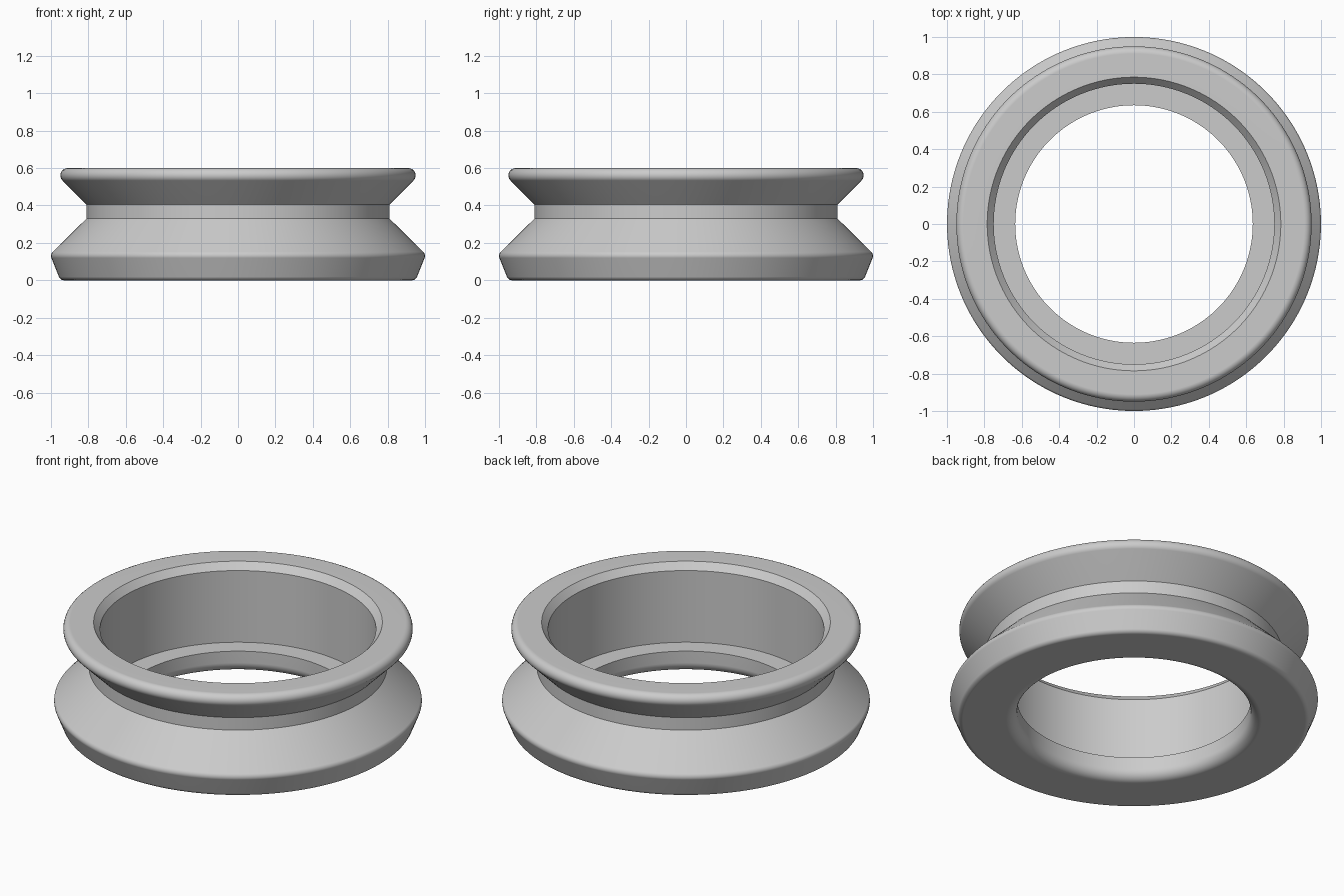
import bpy
import bmesh
import math
from mathutils import Vector, Matrix

cube = bpy.data.objects.get("Cube")
if cube:
    bpy.data.objects.remove(cube, do_unlink=True)

SEGMENTS = 160
ARC_STEPS = 8

# Cross-section corners: radius, height, fillet radius
CORNERS = [
    (0.635, 0.0, 0.06),     # bore mouth
    (0.95, 0.0, 0.03),      # bottom outer edge
    (1.005, 0.138, 0.03),   # widest rim
    (0.81, 0.33, 0),        # groove floor
    (0.81, 0.405, 0),
    (1.005, 0.6, 0.039),    # upper flange lip
    (0.785, 0.6, 0),        # inner chamfer
    (0.75, 0.56, 0),
    (0.75, 0.13, 0),        # inner ledge
    (0.635, 0.13, 0),
]


def rounded_profile(corners):
    """Replace each filleted corner of a closed outline by an arc."""
    points = []
    for i, (r, z, fillet) in enumerate(corners):
        p = Vector((r, z))
        if not fillet:
            points.append(p)
            continue
        a = (Vector(corners[i - 1][:2]) - p).normalized()
        b = (Vector(corners[(i + 1) % len(corners)][:2]) - p).normalized()
        half = a.angle(b) / 2
        centre = p + (a + b).normalized() * fillet / math.sin(half)
        tangent = fillet / math.tan(half)
        start = p + a * tangent - centre
        sweep = math.pi - 2 * half
        if start.x * (p + b * tangent - centre).y < start.y * (p + b * tangent - centre).x:
            sweep = -sweep
        for k in range(ARC_STEPS + 1):
            points.append(centre + Matrix.Rotation(sweep * k / ARC_STEPS, 2) @ start)
    return points


# Grooved ring, revolved around z
bm = bmesh.new()
profile = rounded_profile(CORNERS)
verts = [bm.verts.new((p.x, 0, p.y)) for p in profile]
edges = [bm.edges.new((v, verts[(i + 1) % len(verts)])) for i, v in enumerate(verts)]
bmesh.ops.spin(bm, geom=verts + edges, cent=(0, 0, 0), axis=(0, 0, 1),
               angle=2 * math.pi, steps=SEGMENTS, use_merge=True)
bmesh.ops.remove_doubles(bm, verts=bm.verts, dist=0.0001)
bmesh.ops.recalc_face_normals(bm, faces=bm.faces)
mesh = bpy.data.meshes.new("grooved_ring")
bm.to_mesh(mesh)
bm.free()
ring = bpy.data.objects.new("grooved_ring", mesh)
bpy.context.collection.objects.link(ring)

# Plain grey
grey = bpy.data.materials.new("light_grey")
grey.use_nodes = True
colour = (0.6, 0.6, 0.6, 1)
grey.diffuse_color = colour
for node in grey.node_tree.nodes:
    if node.type == 'BSDF_PRINCIPLED':
        node.inputs["Base Color"].default_value = colour
mesh.materials.append(grey)

# Smooth surfaces with crisp machined edges
bpy.ops.object.select_all(action='DESELECT')
ring.select_set(True)
bpy.context.view_layer.objects.active = ring
bpy.ops.object.shade_smooth_by_angle(angle=math.radians(30))
weighted = ring.modifiers.new("flat_face_normals", 'WEIGHTED_NORMAL')
weighted.keep_sharp = True
